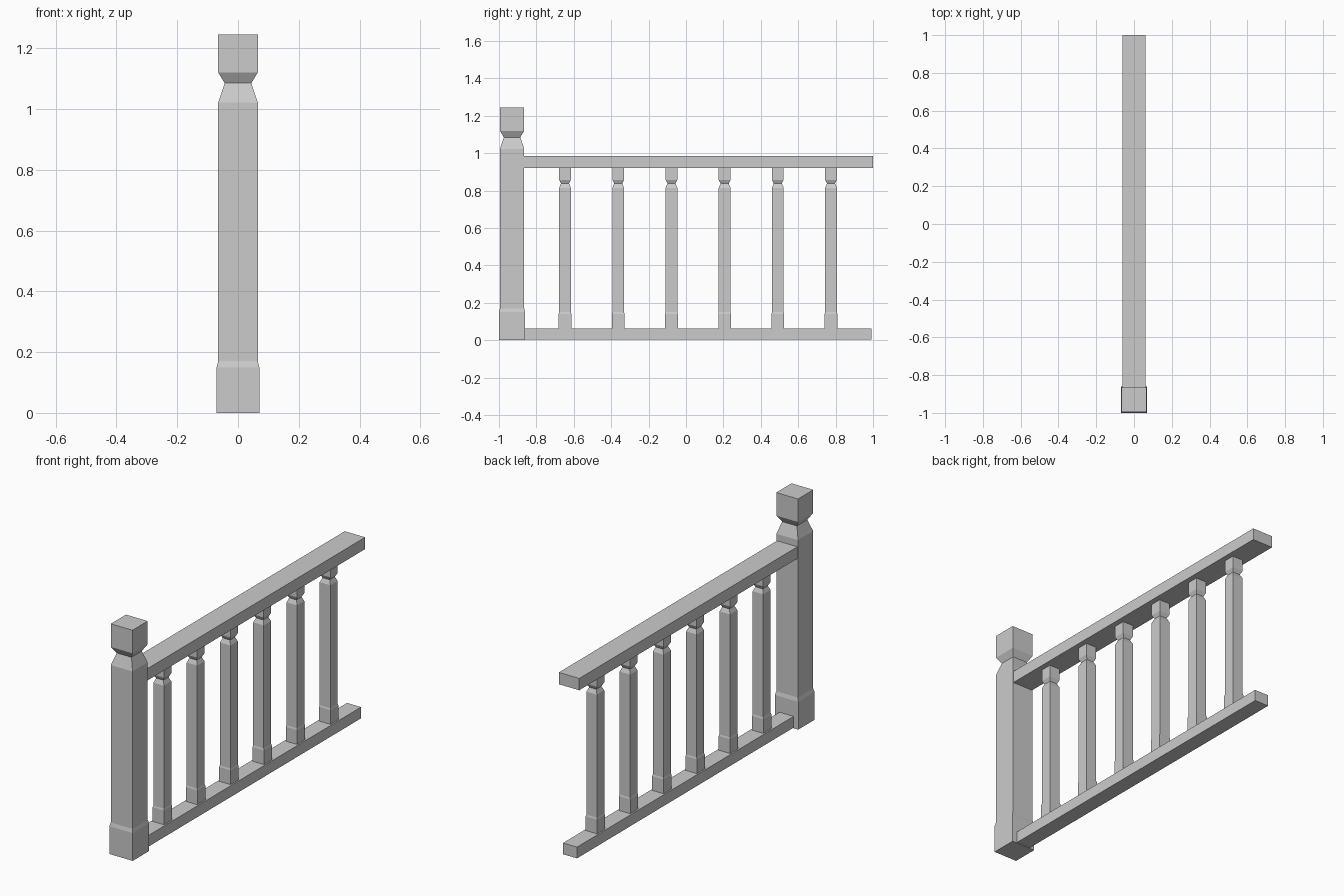
import bpy, bmesh

if "Cube" in bpy.data.objects:
    bpy.data.objects.remove(bpy.data.objects["Cube"])


def turned_square(name, y, profile):
    """Square post lofted from (half width, height) pairs."""
    bm = bmesh.new()
    rings = [[bm.verts.new((sx * r, y + sy * r, z))
              for sx, sy in ((-1, -1), (1, -1), (1, 1), (-1, 1))]
             for r, z in profile]
    for a, b in zip(rings, rings[1:]):
        for i in range(4):
            j = (i + 1) % 4
            bm.faces.new((a[i], a[j], b[j], b[i]))
    bm.faces.new(rings[0][::-1])
    bm.faces.new(rings[-1])
    mesh = bpy.data.meshes.new(name)
    bm.to_mesh(mesh)
    bm.free()
    obj = bpy.data.objects.new(name, mesh)
    bpy.context.collection.objects.link(obj)


def rail(name, half_width, y0, y1, z0, z1):
    bpy.ops.mesh.primitive_cube_add(size=1, location=(0, (y0 + y1) / 2, (z0 + z1) / 2))
    obj = bpy.context.object
    obj.name = name
    obj.scale = (2 * half_width, y1 - y0, z1 - z0)
    bpy.ops.object.transform_apply(location=False, rotation=False, scale=True)


# Newel post at the front end
turned_square("newel_post", -0.93, [
    (0.07, 0), (0.07, 0.15), (0.065, 0.17), (0.065, 1.022),
    (0.044, 1.085), (0.065, 1.12), (0.065, 1.245)])

# Handrail and the narrower bottom rail
rail("top_rail", 0.061, -0.867, 1.0, 0.921, 0.985)
rail("bottom_rail", 0.042, -0.864, 0.992, 0.003, 0.064)

# Evenly spaced balusters
for i in range(6):
    turned_square(f"baluster_{i + 1}", -0.647 + i * 0.2845, [
        (0.034, 0.064), (0.034, 0.141), (0.0315, 0.15), (0.0315, 0.815),
        (0.0215, 0.838), (0.0315, 0.858), (0.0315, 0.921)])
